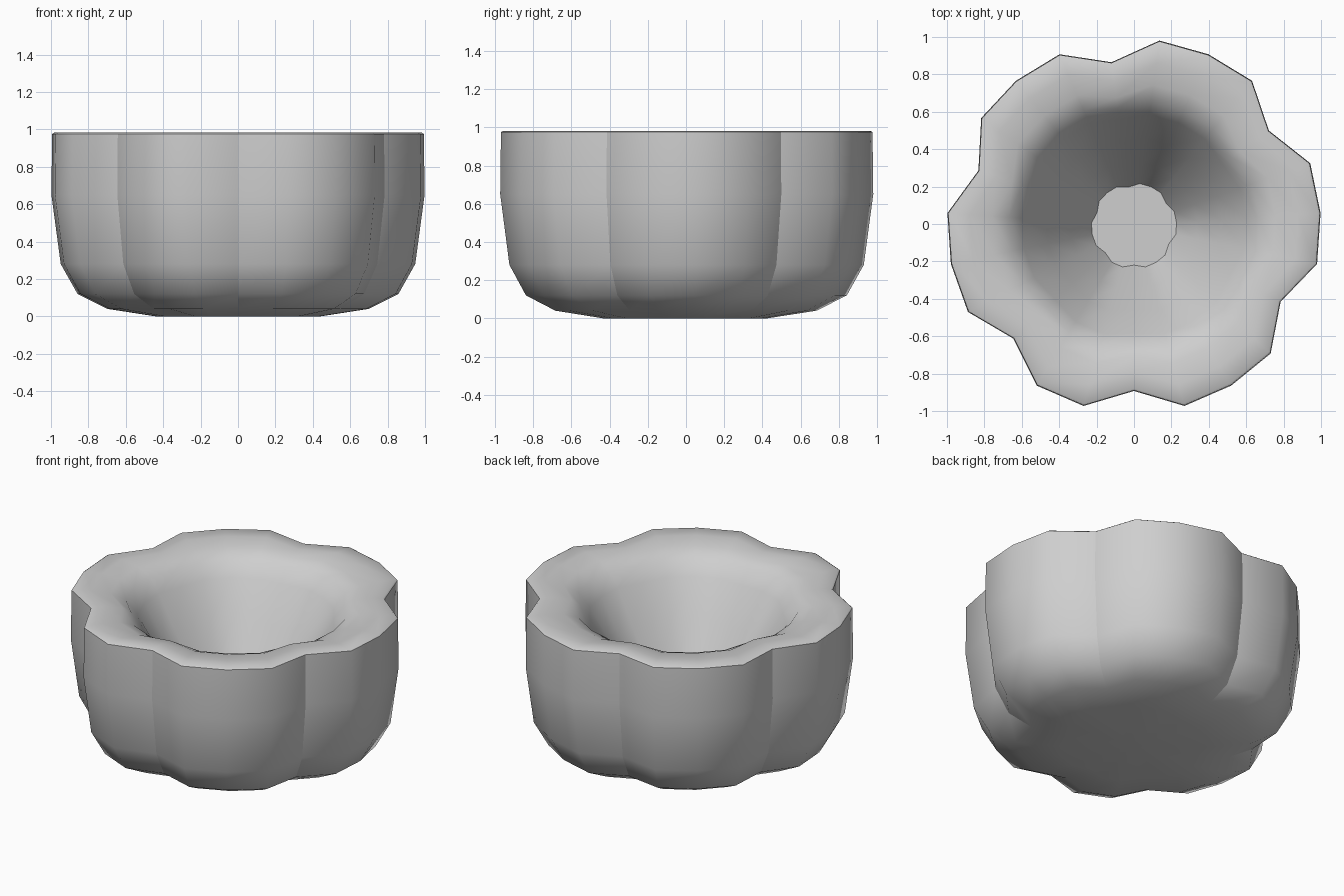
import bpy, bmesh, math

if "Cube" in bpy.data.objects:
    bpy.data.objects.remove(bpy.data.objects["Cube"])

SIDES = 23
CENTRE_Y = -0.01

# Lathe profile (radius, height, valley depth): underside, outer wall, rim, bowl
PROFILE = [(0.44, 0.0, 0.883), (0.70, 0.04, 0.883), (0.86, 0.12, 0.883),
           (0.95, 0.28, 0.883), (1.0, 0.65, 0.883), (0.996, 0.975, 0.883),
           (0.985, 0.982, 0.883), (0.88, 0.982, 0.89), (0.76, 0.968, 0.91),
           (0.67, 0.93, 0.95), (0.60, 0.84, 0.96), (0.47, 0.62, 0.95),
           (0.34, 0.40, 0.94), (0.228, 0.20, 0.92)]
RIM, FLOOR = 5, 13                # rings with a crisp edge
WALL = range(1, RIM)              # outer wall rows with crisp valley seams

bm = bmesh.new()
rings = []
for r, z, valley in PROFILE:
    ring = []
    for i in range(SIDES):
        a = -math.pi / 2 + i * math.tau / SIDES
        # every fourth side is a valley between two petals
        rr = r * (valley if i % 4 == 0 else 1.0)
        ring.append(bm.verts.new((rr * math.cos(a), rr * math.sin(a) + CENTRE_Y, z)))
    rings.append(ring)

# Walls
for lower, upper in zip(rings, rings[1:]):
    for i in range(SIDES):
        j = (i + 1) % SIDES
        bm.faces.new((lower[i], lower[j], upper[j], upper[i]))

# Underside and bowl floor as fans
base = bm.verts.new((0, CENTRE_Y, 0))
floor = bm.verts.new((0, CENTRE_Y, PROFILE[-1][1]))
for i in range(SIDES):
    j = (i + 1) % SIDES
    bm.faces.new((base, rings[0][j], rings[0][i]))
    bm.faces.new((floor, rings[-1][i], rings[-1][j]))

# Smooth shading with crisp rim, floor edge and valley seams
for f in bm.faces:
    f.smooth = True
for k in (RIM, FLOOR):
    for i in range(SIDES):
        bm.edges.get((rings[k][i], rings[k][(i + 1) % SIDES])).smooth = False
for k in WALL:
    for i in range(0, SIDES, 4):
        bm.edges.get((rings[k][i], rings[k + 1][i])).smooth = False

mesh = bpy.data.meshes.new("lobed_bowl")
bm.to_mesh(mesh)
bm.free()

grey = bpy.data.materials.new("light grey")
grey.diffuse_color = (0.62, 0.62, 0.62, 1)
grey.use_nodes = True
grey.node_tree.nodes["Principled BSDF"].inputs["Base Color"].default_value = grey.diffuse_color
mesh.materials.append(grey)
bowl = bpy.data.objects.new("lobed_bowl", mesh)
bpy.context.collection.objects.link(bowl)
